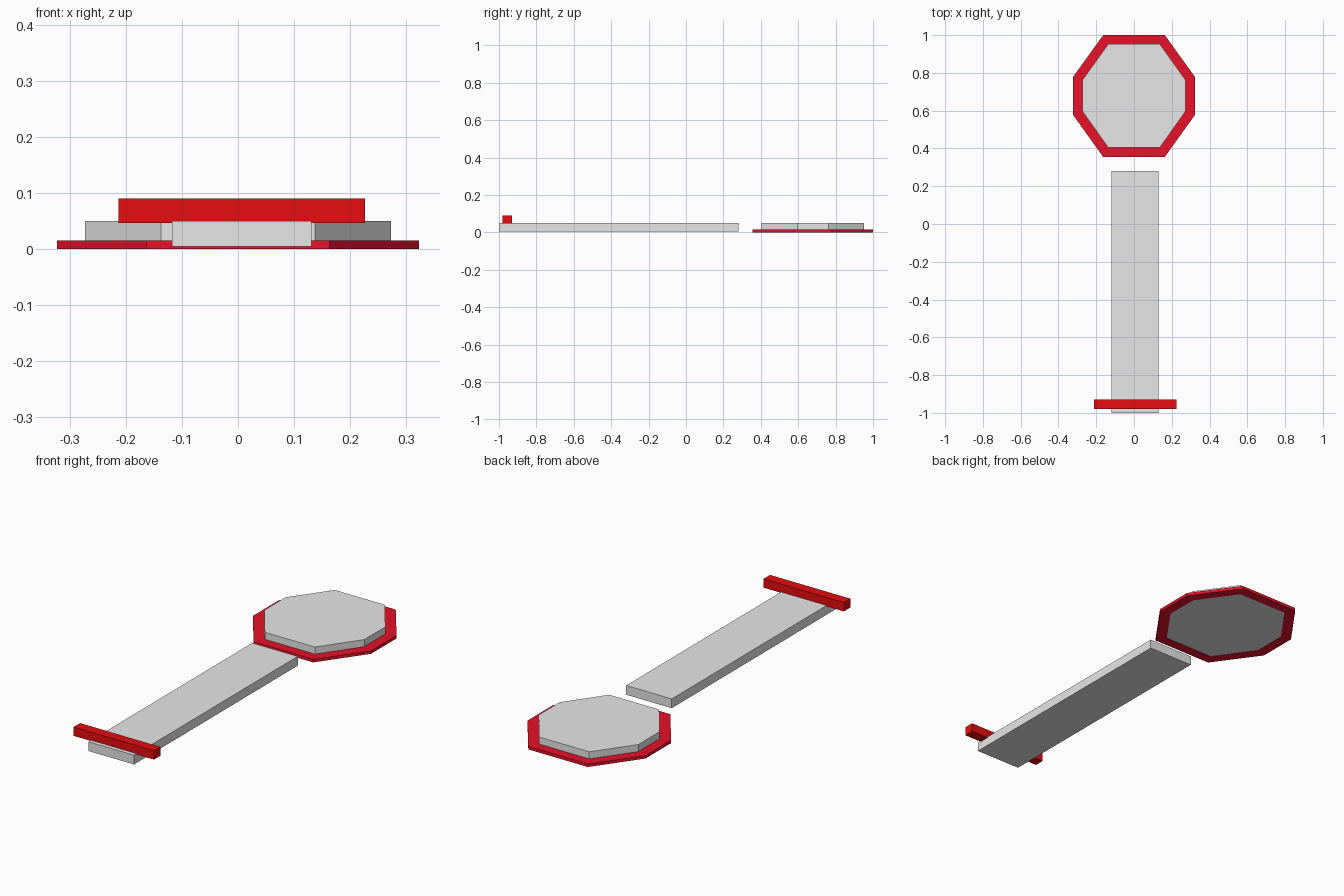
import bpy, bmesh

if "Cube" in bpy.data.objects:
    bpy.data.objects.remove(bpy.data.objects["Cube"])


def material(name, rgb):
    m = bpy.data.materials.new(name)
    m.diffuse_color = (*rgb, 1)
    m.use_nodes = True
    m.node_tree.nodes["Principled BSDF"].inputs["Base Color"].default_value = m.diffuse_color
    return m


grey = material("light grey", (0.8, 0.8, 0.8))
crimson = material("crimson rim", (0.8, 0.006, 0.022))
red = material("red bar", (0.8, 0.004, 0.005))


def finish(name, bm, mat):
    bmesh.ops.recalc_face_normals(bm, faces=bm.faces)
    me = bpy.data.meshes.new(name)
    bm.to_mesh(me)
    bm.free()
    me.materials.append(mat)
    ob = bpy.data.objects.new(name, me)
    bpy.context.collection.objects.link(ob)
    return ob


def prism(name, outline, z0, z1, mat):
    bm = bmesh.new()
    lo = [bm.verts.new((x, y, z0)) for x, y in outline]
    hi = [bm.verts.new((x, y, z1)) for x, y in outline]
    bm.faces.new(lo)
    bm.faces.new(hi)
    for i in range(len(lo)):
        j = (i + 1) % len(lo)
        bm.faces.new((lo[i], lo[j], hi[j], hi[i]))
    return finish(name, bm, mat)


def ring(name, outer, inner, z0, z1, mat):
    bm = bmesh.new()
    # four loops around the frame section, joined in a closed cycle
    loops = [[bm.verts.new((x, y, z)) for x, y in o]
             for o, z in ((outer, z0), (outer, z1), (inner, z1), (inner, z0))]
    n = len(outer)
    for k in range(4):
        a, b = loops[k], loops[(k + 1) % 4]
        for i in range(n):
            j = (i + 1) % n
            bm.faces.new((a[i], a[j], b[j], b[i]))
    return finish(name, bm, mat)


def mirrored(half):
    return half + [(-x, y) for x, y in reversed(half)]


def rect(x0, x1, y0, y1):
    return [(x0, y0), (x1, y0), (x1, y1), (x0, y1)]


# octagonal head: grey disc set in a thin red rim
outer = mirrored([(0.163, 0.355), (0.323, 0.578), (0.323, 0.778), (0.163, 1.0)])
inner = mirrored([(0.137, 0.405), (0.273, 0.597), (0.273, 0.762), (0.137, 0.952)])
ring("head_rim", outer, inner, 0.0, 0.015, crimson)
prism("head_disc", inner, 0.002, 0.05, grey)

# long shaft board
prism("shaft", rect(-0.118, 0.131, -1.0, 0.28), 0.004, 0.05, grey)

# crossbar resting on the shaft end
prism("crossbar", rect(-0.213, 0.226, -0.98, -0.93), 0.046, 0.09, red)
